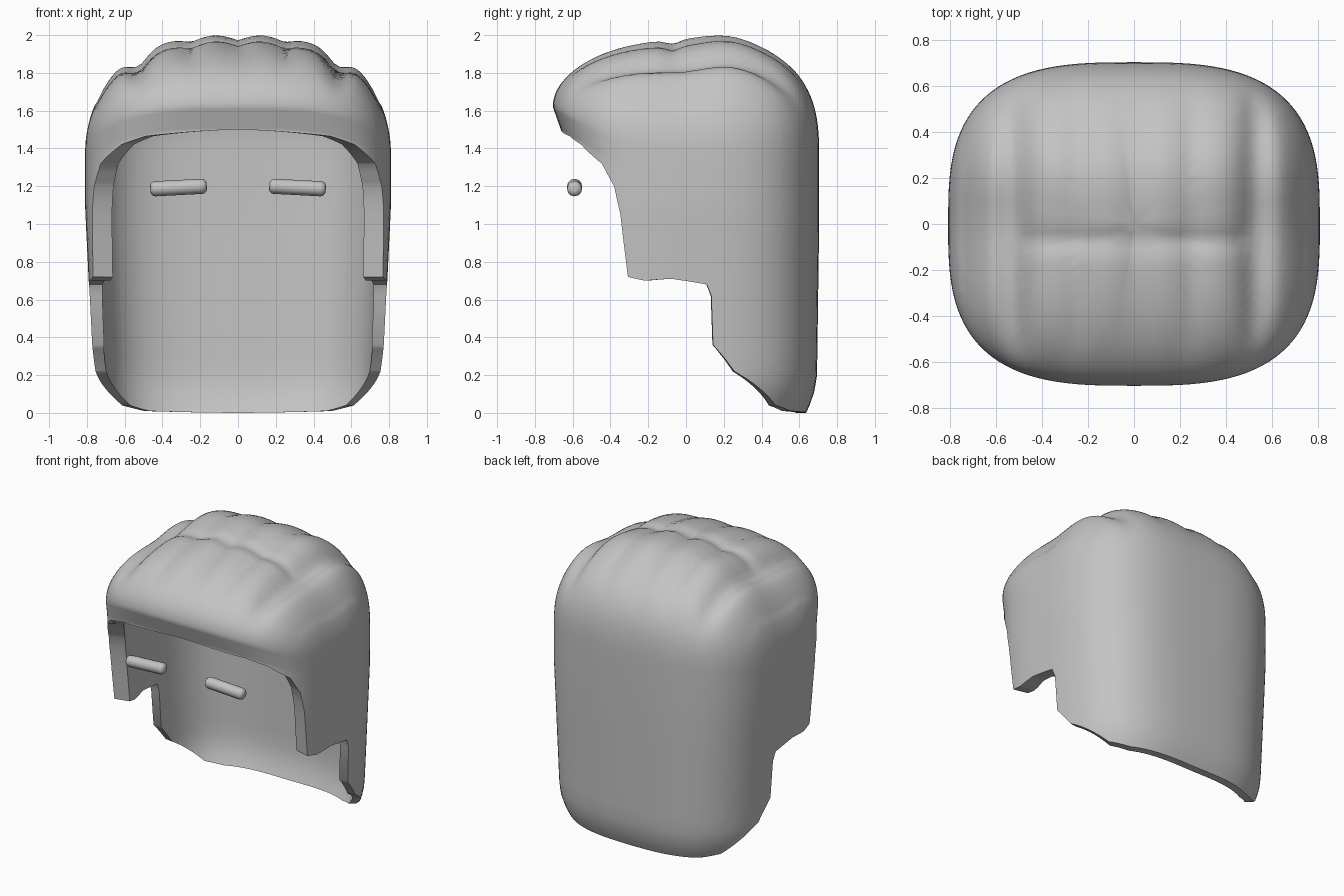
import bpy, bmesh
from math import sin, cos, acos, pi, exp, hypot, radians

cube = bpy.data.objects.get("Cube")
if cube:
    bpy.data.objects.remove(cube)

COLOUR = (0.55, 0.55, 0.55, 1)
grey = bpy.data.materials.new("light_grey")
grey.use_nodes = True
grey.diffuse_color = COLOUR
grey.node_tree.nodes["Principled BSDF"].inputs["Base Color"].default_value = COLOUR

WIDTH, DEPTH, TOP = 0.81, 0.705, 1.965
DOME, SKIRT = 30, 12


def power(v, e):
    return abs(v) ** e * (1 if v >= 0 else -1)


def angle_at(y):
    """Angle round the head, 0 at the front and pi at the back, for a depth y."""
    return acos(max(-1, min(1, power(-y / DEPTH, 1.5))))


# Lower hairline from fringe to nape as depth and height
hairline = [(-0.705, 1.50), (-0.65, 1.465), (-0.58, 1.42), (-0.46, 1.32), (-0.39, 1.20),
            (-0.355, 1.05), (-0.315, 0.72), (-0.22, 0.70), (-0.08, 0.71), (0.11, 0.68),
            (0.135, 0.62), (0.145, 0.36), (0.26, 0.22), (0.51, 0.04), (0.61, 0.01), (0.705, 0.0)]
keys = [(angle_at(y), z) for y, z in hairline]


def edge_height(a):
    a = abs(a)
    for (a0, z0), (a1, z1) in zip(keys, keys[1:]):
        if a <= a1:
            return z0 + (z1 - z0) * (a - a0) / (a1 - a0)
    return keys[-1][1]


def waves(x, y):
    """Wavy locks on the crown: lobes across, a step in the middle and side partings."""
    ax = abs(x)
    lobes = 0.026 * (abs(sin(pi * x / 0.25)) - 0.6) if ax < 0.75 else 0
    crown = 0.03 * exp(-((y - 0.22) / 0.2) ** 2)
    step = -0.02 * exp(-((y + 0.07) / 0.05) ** 2) if ax < 0.5 else 0
    parting = -0.045 * exp(-((ax - 0.54) / 0.06) ** 2)
    fade = max(0, 1 - (abs(y) / 0.66) ** 4)
    return (lobes + crown + step + parting) * fade


def column(a, inner):
    """Points from the crown down to the hairline at one angle."""
    front, back = max(0, cos(a)), max(0, -cos(a))
    # The shell is thicker at the fringe and sideburns than at the nape
    inset = 0.085 + 0.025 * max(-1, min(1, 8 * cos(a))) if inner else 0
    nx, ny = power(sin(a), 4 / 3) / WIDTH, -power(cos(a), 4 / 3) / DEPTH
    size = hypot(nx, ny)
    bx = WIDTH * power(sin(a), 2 / 3) - inset * nx / size
    by = -DEPTH * power(cos(a), 2 / 3) - inset * ny / size
    brow = 1.35 + 0.27 * front
    crown = TOP - 0.09 if inner else TOP
    n = 2.3 - 0.25 * front + 0.5 * back
    pts = []
    for i in range(1, DOME + 1):
        t = pi / 2 * i / DOME
        s, h = sin(t) ** (2 / n), max(0, cos(t)) ** (2 / n)
        x, y = bx * s, by * s
        z = brow + (crown - brow) * h
        if not inner:
            z += waves(x, y) * min(1, h * 1.5)
        pts.append((x, y, z))
    end = edge_height(a)
    for j in range(1, SKIRT + 1):
        z = brow + (end - brow) * (1 - (1 - j / SKIRT) ** 1.4)
        taper = 1 - 0.06 * max(0, 1.1 - z)
        hem = 1 - 0.08 * max(0, 1 - z / 0.22) ** 2
        tuck = 1 - 0.06 * front * min(1, (brow - z) / 0.12)
        back_taper = 1 - 0.02 * max(0, 1 - z)
        pts.append((bx * taper * hem, by * back_taper * hem * tuck, z))
    return pts


def finish(ob, angle):
    ob.data.materials.append(grey)
    bpy.ops.object.select_all(action="DESELECT")
    ob.select_set(True)
    bpy.context.view_layer.objects.active = ob
    bpy.ops.object.shade_smooth_by_angle(angle=radians(angle))


# Hair shell: outer and inner skins joined along the hairline
half = sorted({round(a, 4) for a, z in keys} | {round(pi * k / 56, 4) for k in range(57)})
half = [a for a in half if a <= pi - 0.001] + [pi]
angles = half + [-a for a in reversed(half[1:-1])]
bm = bmesh.new()
skins = []
for inner in (False, True):
    pole = bm.verts.new((0, 0, TOP - 0.09 if inner else TOP + waves(0, 0)))
    cols = [[bm.verts.new(p) for p in column(a, inner)] for a in angles]
    for k, col in enumerate(cols):
        nxt = cols[(k + 1) % len(cols)]
        bm.faces.new((pole, col[0], nxt[0]))
        for i in range(len(col) - 1):
            bm.faces.new((col[i], col[i + 1], nxt[i + 1], nxt[i]))
    skins.append(cols)
outer, lining = skins
for k in range(len(angles)):
    m = (k + 1) % len(angles)
    bm.faces.new((outer[k][-1], lining[k][-1], lining[m][-1], outer[m][-1]))
bmesh.ops.recalc_face_normals(bm, faces=bm.faces)
mesh = bpy.data.meshes.new("hair")
bm.to_mesh(mesh)
bm.free()
hair = bpy.data.objects.new("hair", mesh)
bpy.context.collection.objects.link(hair)
finish(hair, 45)

# Eyebrows: rounded bars with the outer ends a little lower
for side, name in ((1, "left_eyebrow"), (-1, "right_eyebrow")):
    bpy.ops.mesh.primitive_cylinder_add(vertices=12, radius=0.04, depth=0.3,
                                        location=(side * 0.315, -0.59, 1.193),
                                        rotation=(0, radians(90 + side * 3), 0))
    brow = bpy.context.object
    brow.name = name
    bevel = brow.modifiers.new("rounded_ends", "BEVEL")
    bevel.width = 0.025
    bevel.segments = 3
    bevel.limit_method = "ANGLE"
    bevel.angle_limit = radians(50)
    finish(brow, 40)
